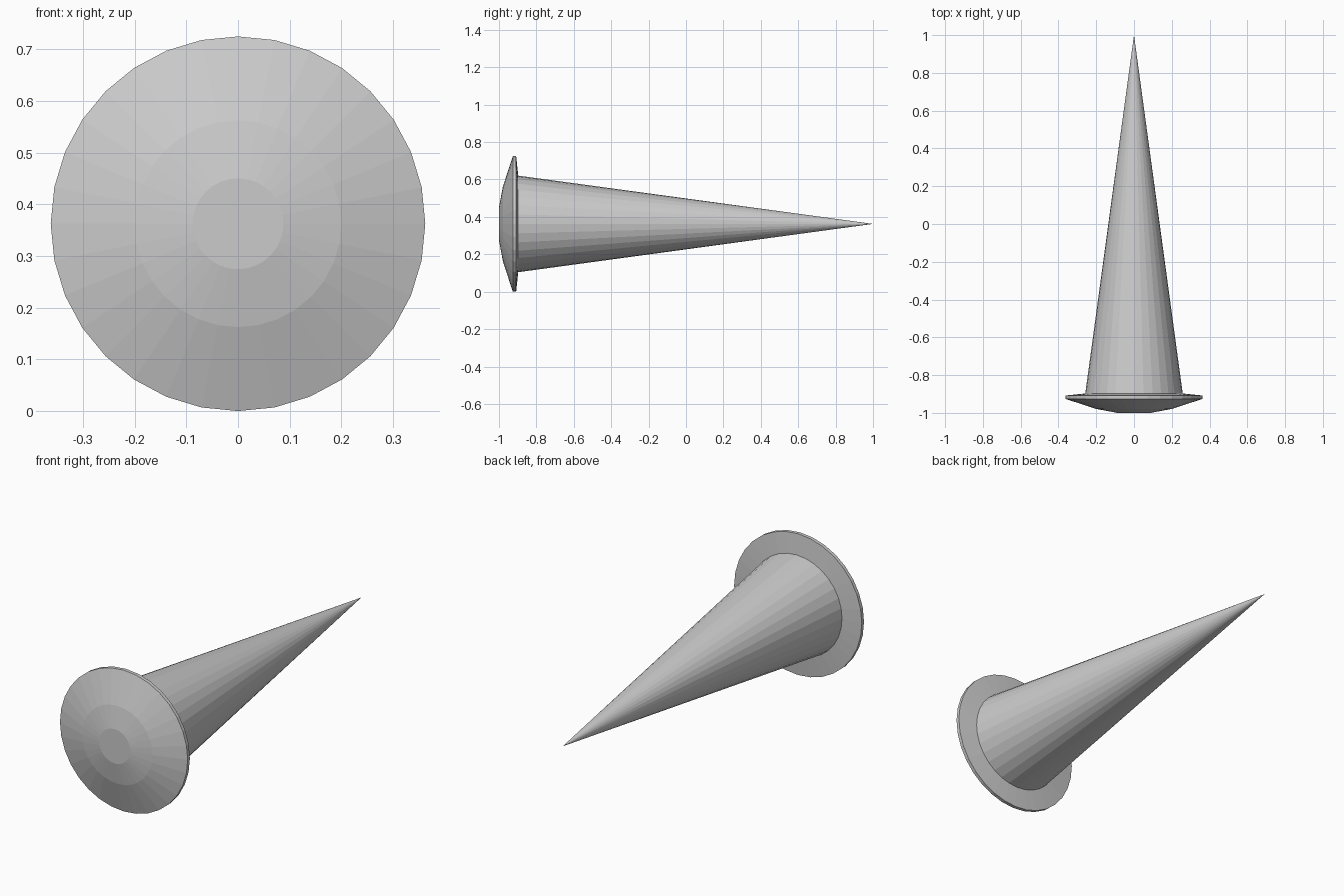
import bpy, bmesh
from math import sin, cos, tau

if "Cube" in bpy.data.objects:
    bpy.data.objects.remove(bpy.data.objects["Cube"])

SIDES = 32
CENTRE_Z = 0.3625


def lathe(name, profile):
    """Revolve (radius, y) points around a horizontal y axis; zero radius is a tip, open ends are capped."""
    bm = bmesh.new()
    rings = []
    for r, y in profile:
        count = SIDES if r > 0 else 1
        rings.append([bm.verts.new((r * sin(tau * i / SIDES), y, CENTRE_Z + r * cos(tau * i / SIDES)))
                      for i in range(count)])
    for a, b in zip(rings, rings[1:]):
        for i in range(SIDES):
            j = (i + 1) % SIDES
            if len(b) == 1:
                bm.faces.new((a[i], a[j], b[0]))
            else:
                bm.faces.new((a[i], a[j], b[j], b[i]))
    for ring in (rings[0], rings[-1]):
        if len(ring) > 1:
            bm.faces.new(ring)
    bmesh.ops.recalc_face_normals(bm, faces=bm.faces)
    mesh = bpy.data.meshes.new(name)
    bm.to_mesh(mesh)
    bm.free()
    obj = bpy.data.objects.new(name, mesh)
    bpy.context.collection.objects.link(obj)
    return obj


# Domed head, thin rim, slightly sloped back and long pointed shank in one watertight profile
lathe("tack", [
    (0.088, -1.0),
    (0.20, -0.979),
    (0.3625, -0.926),
    (0.3625, -0.908),
    (0.258, -0.897),
    (0.0, 1.0),
])
